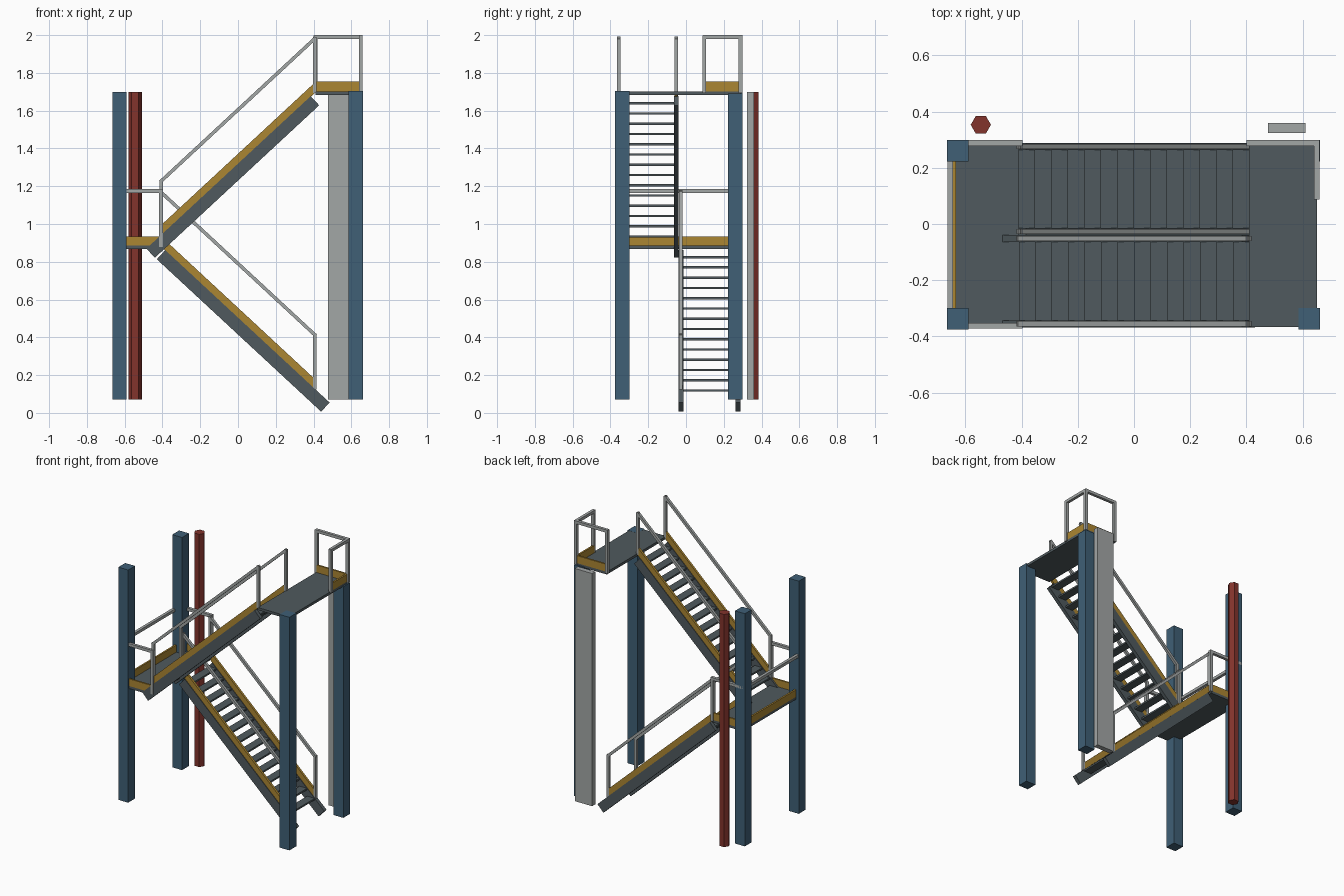
import bpy, bmesh, math
from mathutils import Vector, Matrix

if "Cube" in bpy.data.objects:
    bpy.data.objects.remove(bpy.data.objects["Cube"])


def material(name, rgb):
    m = bpy.data.materials.new(name)
    m.diffuse_color = (*rgb, 1)
    m.use_nodes = True
    m.node_tree.nodes["Principled BSDF"].inputs["Base Color"].default_value = m.diffuse_color
    return m


BLUE = material("column blue", (0.050, 0.116, 0.180))
DARK = material("dark steel", (0.080, 0.102, 0.112))
YELLOW = material("toe board yellow", (0.41, 0.240, 0.032))
RED = material("pipe red", (0.225, 0.033, 0.025))
GRAY = material("rail gray", (0.365, 0.385, 0.380))


def finish(name, bm, mat):
    bmesh.ops.recalc_face_normals(bm, faces=bm.faces)
    me = bpy.data.meshes.new(name)
    bm.to_mesh(me)
    bm.free()
    me.materials.append(mat)
    ob = bpy.data.objects.new(name, me)
    bpy.context.collection.objects.link(ob)


def add_box(bm, lo, hi):
    lo, hi = Vector(lo), Vector(hi)
    bmesh.ops.create_cube(bm, size=1, matrix=Matrix.Translation((lo + hi) / 2)
                          @ Matrix.Diagonal((*(hi - lo), 1)))


def boxes(name, mat, *pairs):
    bm = bmesh.new()
    for lo, hi in pairs:
        add_box(bm, lo, hi)
    finish(name, bm, mat)


def prism(name, mat, profile, y0, y1):
    """Extrude an xz profile along y."""
    bm = bmesh.new()
    f = bm.faces.new([bm.verts.new((x, y0, z)) for x, z in profile])
    r = bmesh.ops.extrude_face_region(bm, geom=[f])
    verts = [v for v in r["geom"] if isinstance(v, bmesh.types.BMVert)]
    bmesh.ops.translate(bm, verts=verts, vec=(0, y1 - y0, 0))
    finish(name, bm, mat)


def rail(name, points, w=0.02):
    """Square tube following a path, points on the tube axis."""
    bm = bmesh.new()
    for p, q in zip(points, points[1:]):
        p, q = Vector(p), Vector(q)
        d = q - p
        rot = d.to_track_quat('X', 'Y' if abs(d.z) > 1e-4 and abs(d.x) < 1e-4 else 'Z')
        bmesh.ops.create_cube(bm, size=1, matrix=Matrix.Translation((p + q) / 2)
                              @ rot.to_matrix().to_4x4()
                              @ Matrix.Diagonal((d.length + w * 0.8, w, w, 1)))
    finish(name, bm, GRAY)


# Levels and stair pitch
BASE, LAND, TOP = 0.07, 0.885, 1.702
N, X = 14, 0.41
RUN, RISE = 2 * X / N, (LAND - BASE) / (N + 1)
SLOPE = RISE / RUN
ANG = math.atan(SLOPE)

# Columns
for label, x, y, top in (("front_left", -0.665, -0.375, 1.70),
                         ("back_left", -0.665, 0.222, 1.70),
                         ("front_right", 0.585, -0.375, 1.703),
                         ("back_right", 0.585, 0.222, 1.69)):
    boxes(label + "_column", BLUE, ((x, y, BASE), (x + 0.076, y + 0.076, top)))

# Service duct and hexagonal pipe behind the stair
boxes("duct", GRAY, ((0.476, 0.324, BASE), (0.61, 0.36, 1.70)))
bm = bmesh.new()
bmesh.ops.create_cone(bm, cap_ends=True, segments=6, radius1=0.036, radius2=0.036,
                      depth=1.63, matrix=Matrix.Translation((-0.545, 0.353, 0.885))
                      @ Matrix.Rotation(math.pi / 6 * 3, 4, 'Z'))
# orient the hexagon with points along x
c = Vector((-0.545, 0.353, 0))
if max(v.co.x for v in bm.verts) - c.x < 0.035:
    bmesh.ops.rotate(bm, verts=bm.verts, cent=c, matrix=Matrix.Rotation(math.pi / 2, 3, 'Z'))
finish("pipe", bm, RED)

# Platforms
boxes("middle_landing", DARK, ((-0.645, -0.367, LAND - 0.018), (-0.41, 0.29, LAND)))
boxes("top_platform", DARK, ((0.41, -0.367, TOP - 0.018), (0.652, 0.29, TOP)))

# Toe boards around the platforms
boxes("landing_toe_boards", YELLOW,
      ((-0.645, -0.367, LAND), (-0.405, -0.355, LAND + 0.05)),
      ((-0.645, 0.278, LAND), (-0.405, 0.29, LAND + 0.05)),
      ((-0.645, -0.355, LAND), (-0.633, 0.278, LAND + 0.05)))
boxes("top_toe_boards", YELLOW,
      ((0.415, 0.278, TOP), (0.652, 0.29, TOP + 0.052)),
      ((0.64, 0.10, TOP), (0.652, 0.278, TOP + 0.052)))


# Stair flights: s = 1 climbs to the right, s = -1 climbs to the left
def flight(label, s, z0, ya, yb, rail_low, start_z, end_z):
    def nose(u):              # nosing line, u runs uphill
        return z0 + RISE + (u + X) * SLOPE

    t = 0.066
    dx, dz = t * math.sin(ANG), -t * math.cos(ANG)
    a, b = -0.485, 0.385
    for side, y in (("front", ya), ("back", yb)):
        prism(f"{label}_{side}_stringer", DARK,
              [(s * a, nose(a)), (s * b, nose(b)),
               (s * (b + dx), nose(b) + dz), (s * (a + dx), nose(a) + dz)],
              y - 0.0125, y + 0.0125)
        prism(f"{label}_{side}_toe_board", YELLOW,
              [(s * -X, nose(-X) - 0.003), (s * X, nose(X) - 0.003),
               (s * X, nose(X) + 0.052), (s * -X, nose(-X) + 0.052)],
              y - 0.008, y + 0.008)
        rail(f"{label}_{side}_handrail",
             [(s * -0.407, y, start_z), (s * -0.407, y, rail_low),
              (s * 0.407, y, rail_low + 0.814 * SLOPE), (s * 0.407, y, end_z)], 0.018)
    pairs = []
    for k in range(N):
        u0, u1 = -X + k * RUN, -X + (k + 1) * RUN
        z = z0 + (k + 1) * RISE
        pairs.append(((min(s * u0, s * u1), ya, z - 0.012),
                      (max(s * u0, s * u1), yb, z)))
    boxes(label + "_treads", DARK, *pairs)


flight("lower_flight", -1, BASE, -0.027, 0.275, 0.413, 0.13, LAND)
flight("upper_flight", 1, LAND, -0.355, -0.052, 1.227, LAND, TOP)

# Guard rails on the platforms
rail("landing_guard_rail", [(-0.407, -0.362, LAND), (-0.407, -0.362, 1.175),
                            (-0.654, -0.362, 1.175), (-0.654, 0.288, 1.175),
                            (-0.407, 0.288, 1.175), (-0.407, 0.288, LAND)])
rail("top_guard_rail", [(0.41, 0.288, TOP), (0.41, 0.288, 1.99), (0.65, 0.288, 1.99),
                        (0.65, 0.288, TOP)])
rail("top_side_guard_rail", [(0.65, 0.288, 1.99), (0.65, 0.097, 1.99), (0.65, 0.097, TOP)])
